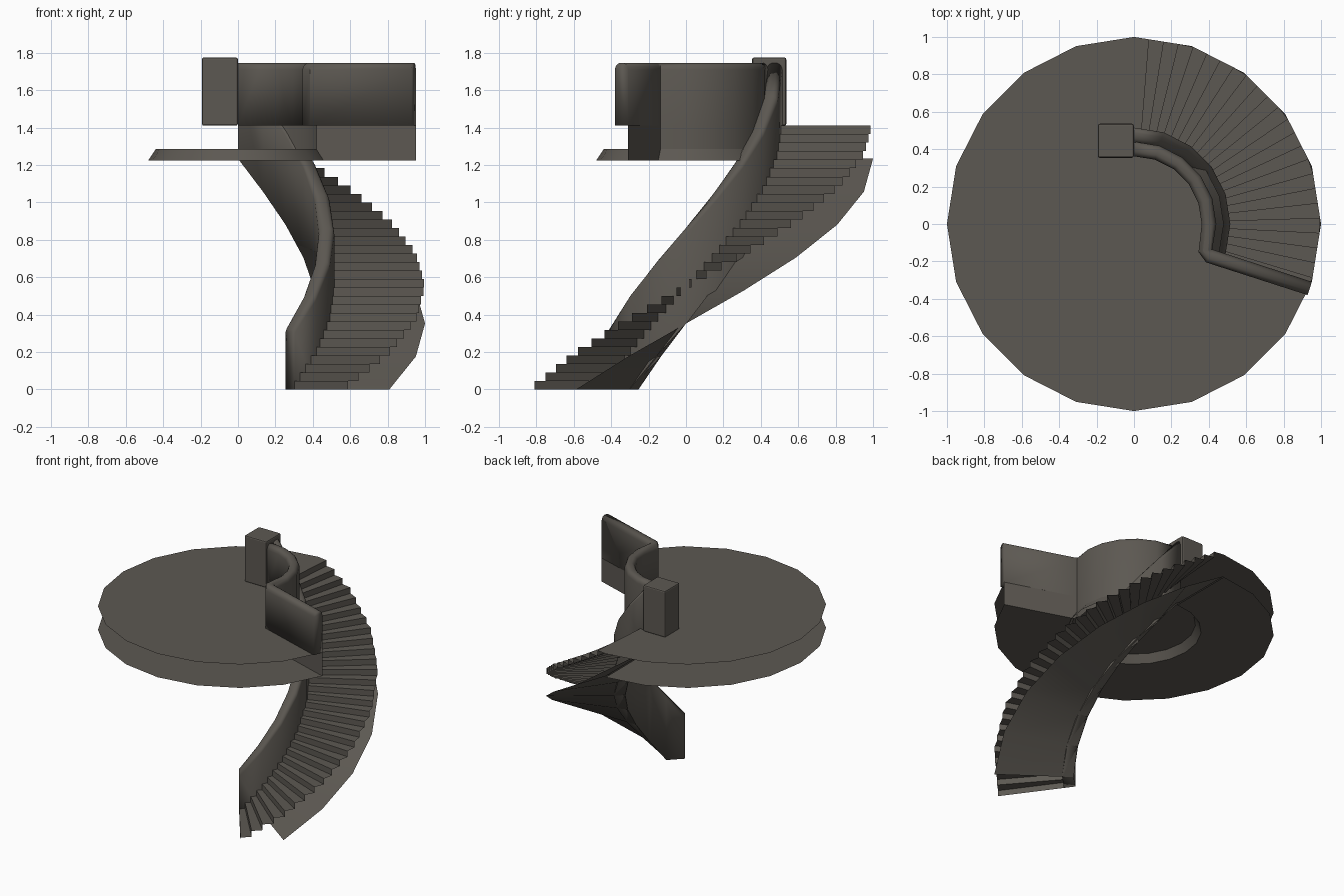
import bpy, bmesh, math

if "Cube" in bpy.data.objects:
    bpy.data.objects.remove(bpy.data.objects["Cube"])

R, HOLE = 1.0, 0.44            # floor radius, stairwell inner radius
Z_LOW, Z_TOP = 1.225, 1.41     # ceiling and floor levels
A0, A1, SEG = -54, 90, 18      # stair start, stair end, facet angle
STEPS = 31

mat = bpy.data.materials.new("dark_stone")
mat.diffuse_color = (0.108, 0.098, 0.084, 1)
mat.use_nodes = True
mat.node_tree.nodes["Principled BSDF"].inputs["Base Color"].default_value = mat.diffuse_color


def polar(r, deg):
    t = math.radians(deg)
    return (r * math.cos(t), r * math.sin(t))


def rim(deg):
    """Radius of the 20-sided floor outline at an angle."""
    off = (deg % SEG) - SEG / 2
    return R * math.cos(math.radians(SEG / 2)) / math.cos(math.radians(off))


def make(name, verts, faces, smooth=False):
    me = bpy.data.meshes.new(name)
    me.from_pydata(verts, [], faces)
    me.materials.append(mat)
    ob = bpy.data.objects.new(name, me)
    bpy.context.collection.objects.link(ob)
    if smooth:
        bpy.ops.object.select_all(action='DESELECT')
        ob.select_set(True)
        bpy.context.view_layer.objects.active = ob
        bpy.ops.object.shade_smooth_by_angle(angle=math.radians(32))
    return ob


def strip(name, rows, smooth=False, closed=False):
    """Quads between successive rows of equal point count."""
    n = len(rows[0])
    verts = [p for row in rows for p in row]
    count = len(rows) if closed else len(rows) - 1
    faces = []
    for i in range(count):
        j = (i + 1) % len(rows)
        faces += [(i * n + k, j * n + k, j * n + k + 1, i * n + k + 1) for k in range(n - 1)]
    return make(name, verts, faces, smooth)


def round_wall(name, stations):
    """Wall with a rounded top; station = inner xy, outer xy, bottom z, top z."""
    prof = [(0, .035), (.05, .02), (.15, .008), (.32, 0),
            (.68, 0), (.85, .008), (.95, .02), (1, .035)]
    rows = []
    for a, b, zb, zt in stations:
        mid = [(a[0] + (b[0] - a[0]) * s, a[1] + (b[1] - a[1]) * s, zt - d) for s, d in prof]
        rows.append([(*a, zb)] + mid + [(*b, zb), (*a, zb)])
    ob = strip(name, rows, True)
    bm = bmesh.new()
    bm.from_mesh(ob.data)
    bmesh.ops.remove_doubles(bm, verts=bm.verts, dist=1e-5)
    bmesh.ops.holes_fill(bm, edges=[e for e in bm.edges if e.is_boundary], sides=0)
    bmesh.ops.recalc_face_normals(bm, faces=bm.faces)
    bm.to_mesh(ob.data)
    bm.free()


def slope(deg):
    return Z_TOP * (deg - A0) / (A1 - A0)


# Floor: open-sided thin top sheet with the stair sector cut out
floor = [(*polar(R, a), Z_TOP) for a in range(90, 343, SEG)]
floor += [(*polar(HOLE, a), Z_TOP) for a in range(-18, 91, SEG)]
make("upper_floor", floor, [list(range(len(floor)))])

# Ceiling sheet below, with a round recess in the middle
strip("ceiling", [[(*polar(R, a), Z_LOW), (*polar(.48, a), Z_LOW)]
                  for a in range(90, 343, SEG)])
strip("ceiling_recess_rim", [[(*polar(.48, a), Z_LOW), (*polar(HOLE, a), 1.285)]
                             for a in range(0, 360, SEG)], True, True)
make("ceiling_recess", [(*polar(HOLE, a), 1.285) for a in range(0, 360, SEG)],
     [list(range(19, -1, -1))])

# Stairwell sides between ceiling and floor
strip("stairwell_curved_side", [[(*polar(HOLE, a), Z_LOW), (*polar(HOLE, a), Z_TOP)]
                                for a in range(-18, 91, SEG)], True)
strip("stairwell_end_side", [[(*polar(r, -18), Z_LOW), (*polar(r, -18), Z_TOP)]
                             for r in (HOLE, R)])

# Steps: folded sheet of risers and treads
rows = []
for i in range(STEPS + 1):
    a = A0 + (A1 - A0) * i / STEPS
    for lvl in (i, i + 1):
        if lvl <= STEPS:
            z = Z_TOP * lvl / STEPS
            rows.append([(*polar(.5, a), z), (*polar(rim(a), a), z)])
strip("steps", rows)

# Sloped underside of the stair
strip("stair_underside", [[(*polar(R, a), slope(a - SEG)), (*polar(.435, a), slope(a - SEG))]
                          for a in range(A0 + SEG, A1 + 1, SEG)], True)

# Solid inner banister following the stair
round_wall("stair_banister", [(polar(.432, a), polar(.515, a), max(0, slope(a - SEG)),
                               slope(a) + .335) for a in range(A0, A1 + 1, SEG)])

# Level balustrade: curve round the stairwell, then straight out to the rim
path = [(polar(.362, a), polar(HOLE, a)) for a in range(90, -1, -SEG)]
corner = polar(HOLE, -18)
path += [((.345, -.15), corner), ((.385, -.205), (corner[0] + .01, corner[1] - .003)),
         ((.928, -.38), polar(R, -18))]
round_wall("floor_balustrade", [(a, b, Z_TOP, 1.745) for a, b in path])

# Newel post at the top of the stair
bpy.ops.mesh.primitive_cube_add(size=1, location=(-.097, .445, (Z_TOP + 1.775) / 2))
post = bpy.context.object
post.name = "newel_post"
post.scale = (.192, .182, 1.775 - Z_TOP)
bpy.ops.object.transform_apply(location=False, rotation=False, scale=True)
post.data.materials.append(mat)
bev = post.modifiers.new("soft_edges", 'BEVEL')
bev.width, bev.segments = .01, 2
